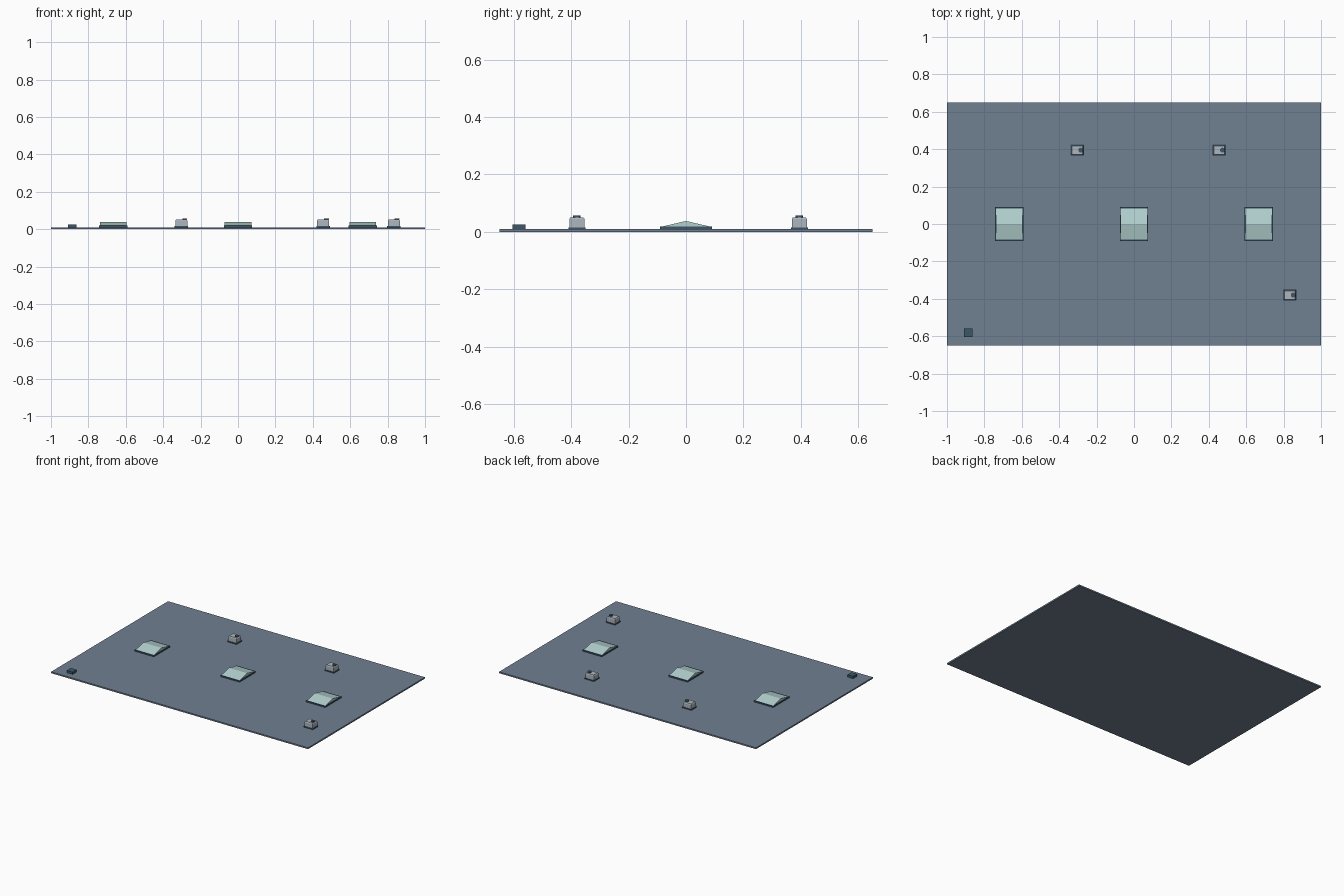
import bpy
import bmesh
from mathutils import Matrix, Vector

default = bpy.data.objects.get("Cube")
if default:
    bpy.data.objects.remove(default, do_unlink=True)


def material(name, color):
    mat = bpy.data.materials.new(name)
    mat.use_nodes = True
    mat.diffuse_color = (*color, 1)
    mat.node_tree.nodes["Principled BSDF"].inputs["Base Color"].default_value = (*color, 1)
    return mat


slate = material("slate roof", (0.16, 0.215, 0.28))
dark = material("dark blue metal", (0.045, 0.095, 0.14))
glass = material("pale green glass", (0.45, 0.64, 0.63))
metal = material("light grey metal", (0.42, 0.47, 0.52))


def finish(name, bm, mat):
    bmesh.ops.recalc_face_normals(bm, faces=bm.faces)
    mesh = bpy.data.meshes.new(name)
    bm.to_mesh(mesh)
    bm.free()
    mesh.materials.append(mat)
    obj = bpy.data.objects.new(name, mesh)
    bpy.context.collection.objects.link(obj)
    return obj


def box(name, x, y, z0, z1, w, d, mat, top=1.0):
    """Box from z0 to z1 whose top face may be scaled."""
    bm = bmesh.new()
    bmesh.ops.create_cube(bm, size=1)
    for v in bm.verts:
        s = top if v.co.z > 0 else 1
        v.co = Vector((x + v.co.x * w * s, y + v.co.y * d * s, z1 if v.co.z > 0 else z0))
    return finish(name, bm, mat)


def gable(name, x, y, z0, z1, w, d, mat):
    """Triangular prism with its ridge along x."""
    bm = bmesh.new()
    ends = [[bm.verts.new((x + sx * w / 2, y + py, z))
             for py, z in ((-d / 2, z0), (d / 2, z0), (0, z1))] for sx in (-1, 1)]
    for tri in ends:
        bm.faces.new(tri)
    for i in range(3):
        j = (i + 1) % 3
        bm.faces.new((ends[0][i], ends[0][j], ends[1][j], ends[1][i]))
    return finish(name, bm, mat)


def disc(name, x, y, z0, z1, r, mat):
    bm = bmesh.new()
    bmesh.ops.create_cone(bm, cap_ends=True, segments=16, radius1=r, radius2=r,
                          depth=z1 - z0, matrix=Matrix.Translation((x, y, (z0 + z1) / 2)))
    return finish(name, bm, mat)


# Roof slab
ROOF = 0.01
box("roof_slab", 0, 0, 0, ROOF, 2, 1.3, slate)

# Row of skylights: dark curb with a ridged glass cover
for i, x in enumerate((-0.667, 0, 0.667), 1):
    box(f"skylight_curb_{i}", x, 0, ROOF, 0.019, 0.15, 0.18, dark)
    gable(f"skylight_glass_{i}", x, 0, 0.018, 0.038, 0.142, 0.172, glass)

# Rooftop air units: base, housing with bevelled top, off-centre fan
for i, (x, y) in enumerate(((-0.303, 0.395), (0.455, 0.395), (0.833, -0.38)), 1):
    box(f"air_unit_base_{i}", x, y, ROOF, 0.016, 0.072, 0.06, dark)
    box(f"air_unit_body_{i}", x, y, 0.016, 0.045, 0.064, 0.052, metal)
    box(f"air_unit_top_{i}", x, y, 0.045, 0.051, 0.064, 0.052, metal, top=0.88)
    disc(f"air_unit_fan_{i}", x + 0.018, y, 0.051, 0.057, 0.013, dark)

# Access hatch in the front corner
box("roof_hatch", -0.887, -0.582, ROOF, 0.026, 0.045, 0.045, dark)
